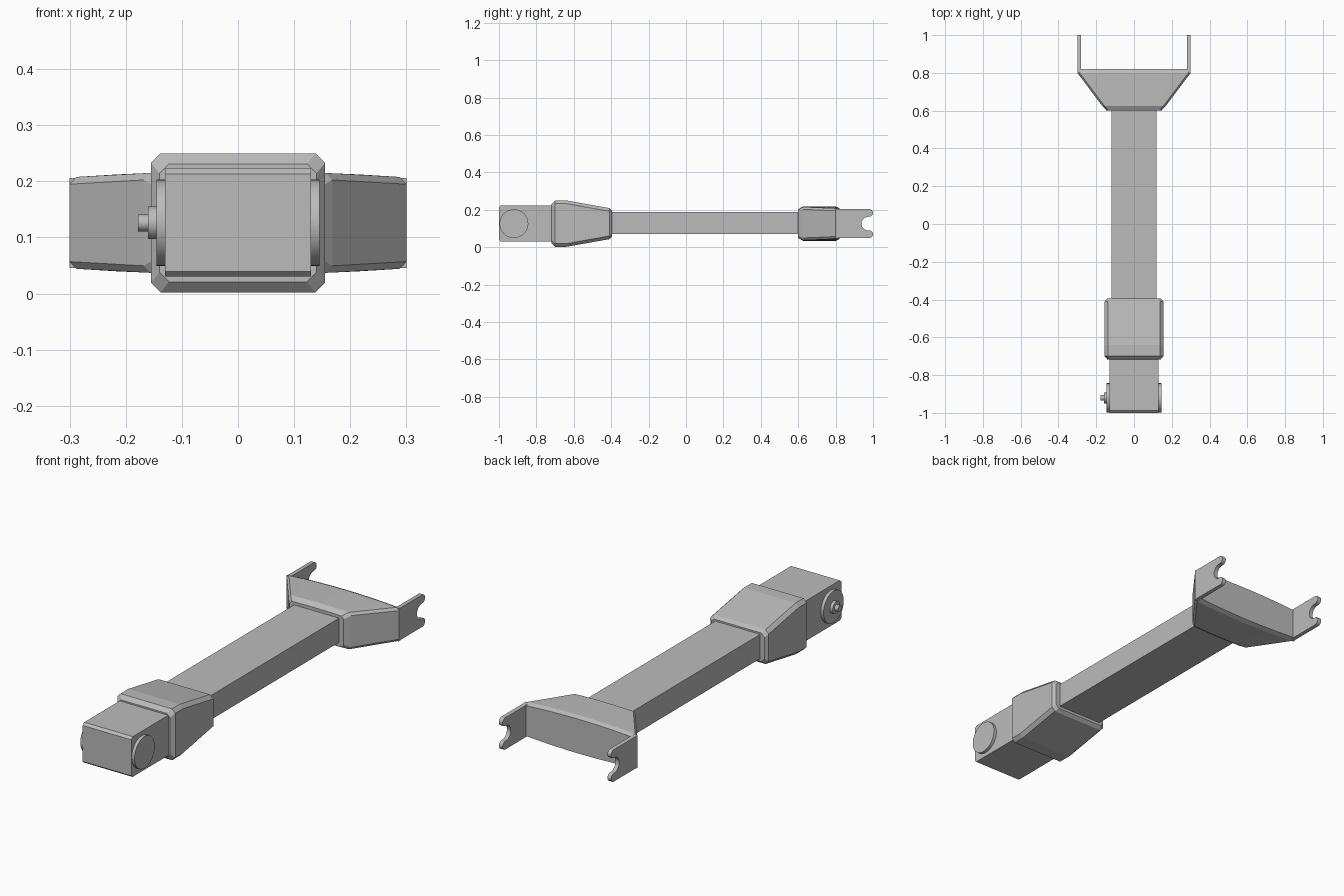
import bpy, bmesh
from math import sin, cos, pi, radians

cube = bpy.data.objects.get("Cube")
if cube:
    bpy.data.objects.remove(cube, do_unlink=True)

grey = bpy.data.materials.new("plain grey")
grey.use_nodes = True
grey.diffuse_color = (0.5, 0.5, 0.5, 1)
grey.node_tree.nodes["Principled BSDF"].inputs["Base Color"].default_value = (0.5, 0.5, 0.5, 1)

MID = 0.126  # height of the long axis


def loft(name, rings, smooth=False):
    """Bridge closed rings of equal length and cap both ends."""
    bm = bmesh.new()
    loops = [[bm.verts.new(p) for p in ring] for ring in rings]
    n = len(loops[0])
    for a, b in zip(loops, loops[1:]):
        for i in range(n):
            j = (i + 1) % n
            bm.faces.new((a[i], a[j], b[j], b[i]))
    bm.faces.new(loops[0])
    bm.faces.new(loops[-1])
    bmesh.ops.recalc_face_normals(bm, faces=bm.faces)
    mesh = bpy.data.meshes.new(name)
    bm.to_mesh(mesh)
    bm.free()
    mesh.materials.append(grey)
    obj = bpy.data.objects.new(name, mesh)
    bpy.context.collection.objects.link(obj)
    if smooth:
        bpy.ops.object.select_all(action='DESELECT')
        obj.select_set(True)
        bpy.context.view_layer.objects.active = obj
        bpy.ops.object.shade_smooth_by_angle(angle=radians(30))
    return obj


def extrude_x(name, profile, x0, x1, smooth=False):
    """Extrude a (y, z) profile between two x positions."""
    return loft(name, [[(x, y, z) for y, z in profile] for x in (x0, x1)], smooth)


def arc(cy, cz, r, start, end, steps):
    """Points on an arc in the y-z plane, angles in degrees."""
    angles = [radians(start + (end - start) * i / steps) for i in range(steps + 1)]
    return [(cy + r * cos(a), cz + r * sin(a)) for a in angles]


def section(y, w, h, c, crown=0.0, cuts=1):
    """Chamfered rectangular section across the long axis, with optional crown."""
    xs = [-(w - c) + 2 * (w - c) * i / cuts for i in range(cuts + 1)]

    def half(x):
        return h - crown * (x / 0.3) ** 2
    side = half(w) - c
    top = [(x, y, MID + half(x)) for x in xs]
    bottom = [(x, y, MID - half(x)) for x in reversed(xs)]
    return ([(-w, y, MID + side)] + top + [(w, y, MID + side), (w, y, MID - side)]
            + bottom + [(-w, y, MID - side)])


# Long rectangular shaft
extrude_x("shaft", [(-0.5, 0.07), (0.65, 0.07), (0.65, 0.187), (-0.5, 0.187)], -0.12, 0.12)

# Head block with chamfered front edges
extrude_x("head_block", [(-0.6, 0.03), (-0.99, 0.03), (-1, 0.039),
                         (-1, 0.213), (-0.988, 0.224), (-0.6, 0.224)], -0.13, 0.13)

# Tapered collar between head and shaft
collar = [(-0.718, 0.14, 0.105), (-0.70, 0.155, 0.124), (-0.64, 0.155, 0.124),
          (-0.41, 0.155, 0.083), (-0.395, 0.143, 0.069)]
loft("collar", [section(y, w, h, 0.017) for y, w, h in collar])

# Pivot discs on both sides, with a stepped pin on the right
for name, r, x0, x1 in (("left_disc", 0.077, 0.12, 0.145),
                        ("right_disc", 0.077, -0.12, -0.145),
                        ("pin_base", 0.029, -0.14, -0.16),
                        ("pin_tip", 0.015, -0.155, -0.178)):
    extrude_x(name, arc(-0.92, MID, r, 0, 360, 32)[:-1], x0, x1, smooth=True)

# Flared yoke, slightly crowned on top and bottom
yoke = [(0.60, 0.145, 0.077), (0.625, 0.168, 0.092), (0.80, 0.30, 0.092), (0.82, 0.29, 0.083)]
loft("yoke", [section(y, w, h, 0.012, crown=0.011, cuts=8) for y, w, h in yoke])

# Fork arms with an open round slot between rounded tips
arm = ([(0.80, 0.046), (0.815, 0.049)]
       + arc(0.98, 0.069, 0.02, -90, 90, 8)
       + arc(0.975, MID, 0.037, 270, 90, 14)
       + arc(0.98, 0.183, 0.02, -90, 90, 8)
       + [(0.815, 0.203), (0.80, 0.206)])
for name, s in (("left_arm", 1), ("right_arm", -1)):
    extrude_x(name, arm, 0.28 * s, 0.30 * s, smooth=True)
